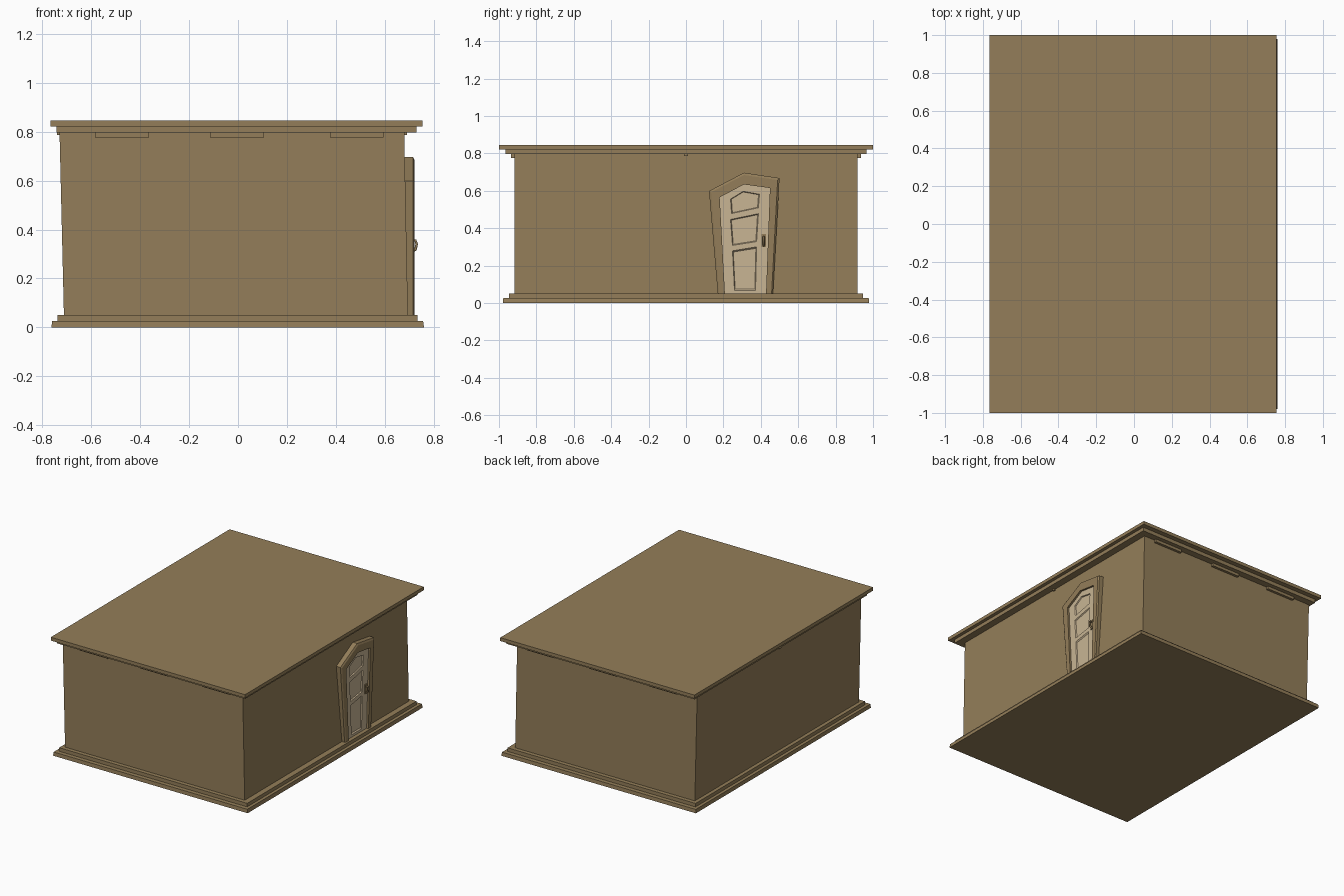
import bpy
from mathutils import Vector

if "Cube" in bpy.data.objects:
    bpy.data.objects.remove(bpy.data.objects["Cube"])


def material(name, rgb):
    m = bpy.data.materials.new(name)
    m.diffuse_color = (*rgb, 1)
    m.use_nodes = True
    m.node_tree.nodes["Principled BSDF"].inputs["Base Color"].default_value = m.diffuse_color
    return m


BROWN = material("brown wall", (0.295, 0.208, 0.100))
TAN = material("light tan door", (0.58, 0.46, 0.295))


def mesh(name, verts, faces, mat):
    me = bpy.data.meshes.new(name)
    me.from_pydata(verts, [], faces)
    me.materials.append(mat)
    ob = bpy.data.objects.new(name, me)
    bpy.context.collection.objects.link(ob)
    return ob


def loft(name, a, b, mat):
    """Closed solid between two matching polygons."""
    n = len(a)
    faces = [tuple(reversed(range(n))), tuple(range(n, 2 * n))]
    faces += [(i, (i + 1) % n, n + (i + 1) % n, n + i) for i in range(n)]
    return mesh(name, a + b, faces, mat)


def rect(x0, x1, y, z):
    return [(x0, -y, z), (x1, -y, z), (x1, y, z), (x0, y, z)]


def box(name, x0, x1, y0, y1, z0, z1):
    q = [(x0, y0), (x1, y0), (x1, y1), (x0, y1)]
    return loft(name, [(*p, z0) for p in q], [(*p, z1) for p in q], BROWN)


def at_x(pts, x):
    return [(x, y, z) for y, z in pts]


# Stepped base, slightly leaning walls, stepped roof
loft("base_lower_step", rect(-0.763, 0.761, 0.979, 0), rect(-0.76, 0.757, 0.977, 0.026), BROWN)
loft("base_upper_step", rect(-0.738, 0.735, 0.947, 0.026), rect(-0.738, 0.735, 0.947, 0.051), BROWN)
loft("walls", rect(-0.712, 0.695, 0.918, 0.05), rect(-0.73, 0.68, 0.918, 0.797), BROWN)
loft("roof_lower_step", rect(-0.743, 0.731, 0.966, 0.796), rect(-0.743, 0.731, 0.966, 0.822), BROWN)
loft("roof_upper_step", rect(-0.766, 0.755, 1.0, 0.822), rect(-0.766, 0.755, 1.0, 0.846), BROWN)

# Small blocks under the eaves
for s, side in ((-1, "front"), (1, "back")):
    for i, x in enumerate((-0.475, -0.004, 0.486)):
        y0, y1 = sorted((s * 0.90, s * 0.936))
        box(f"{side}_eave_block_{i}", x - 0.11, x + 0.11, y0, y1, 0.776, 0.798)
box("right_eave_block", 0.67, 0.692, -0.01, 0.01, 0.786, 0.798)
box("left_eave_block", -0.74, -0.72, -0.01, 0.01, 0.786, 0.798)

# Crooked door frame: outline runs from bottom left over the peak to bottom right
outer = [(0.17, 0.05), (0.123, 0.599), (0.31, 0.697), (0.50, 0.668), (0.465, 0.05)]
inner = [(0.208, 0.05), (0.18, 0.565), (0.31, 0.634), (0.449, 0.615), (0.428, 0.05)]
front = [tuple(Vector(o).lerp(Vector(i), 0.2)) for o, i in zip(outer, inner)]
n = 5
rings = [at_x(outer, 0.67), at_x(outer, 0.716), at_x(front, 0.722),
         at_x(inner, 0.722), at_x(inner, 0.67)]
faces = []
for k in range(5):
    k2 = (k + 1) % 5
    for i in range(n - 1):
        faces.append((k * n + i, k * n + i + 1, k2 * n + i + 1, k2 * n + i))
faces += [tuple(k * n for k in range(5)), tuple(k * n + 4 for k in reversed(range(5)))]
mesh("door_frame", sum(rings, []), faces, BROWN)

# Door leaf with three sunken panels
door = loft("door", list(at_x(inner, 0.67)), at_x(inner, 0.708), TAN)
panels = [
    [(0.241, 0.476), (0.39, 0.508), (0.396, 0.583), (0.305, 0.599), (0.235, 0.556)],
    [(0.246, 0.305), (0.38, 0.326), (0.39, 0.481), (0.235, 0.449)],
    [(0.257, 0.064), (0.374, 0.064), (0.38, 0.305), (0.246, 0.283)],
]
for i, p in enumerate(panels):
    c = sum((Vector(q) for q in p), Vector((0, 0))) / len(p)
    small = [tuple(Vector(q).lerp(c, 0.1)) for q in p]
    cut = loft(f"panel_cutter_{i}", at_x(small, 0.701), at_x(p, 0.712), TAN)
    cut.hide_render = True
    cut.hide_viewport = True
    cut.display_type = 'WIRE'
    mod = door.modifiers.new(f"panel_{i}", 'BOOLEAN')
    mod.operation = 'DIFFERENCE'
    mod.solver = 'EXACT'
    mod.object = cut

# Handle: back plate and curved pull
box("handle_plate", 0.70, 0.713, 0.405, 0.428, 0.30, 0.368)
cu = bpy.data.curves.new("door_handle", 'CURVE')
cu.dimensions = '3D'
cu.bevel_depth = 0.006
cu.bevel_resolution = 1
cu.use_fill_caps = True
sp = cu.splines.new('POLY')
path = [(0.708, 0.352), (0.726, 0.355), (0.731, 0.34), (0.726, 0.318), (0.71, 0.307)]
sp.points.add(len(path) - 1)
for pt, (x, z) in zip(sp.points, path):
    pt.co = (x, 0.416, z, 1)
cu.materials.append(BROWN)
bpy.context.collection.objects.link(bpy.data.objects.new("door_handle", cu))

# Consistent outward normals
import bmesh
for ob in bpy.data.objects:
    if ob.type == 'MESH':
        bm = bmesh.new()
        bm.from_mesh(ob.data)
        bmesh.ops.recalc_face_normals(bm, faces=bm.faces)
        bm.to_mesh(ob.data)
        bm.free()
